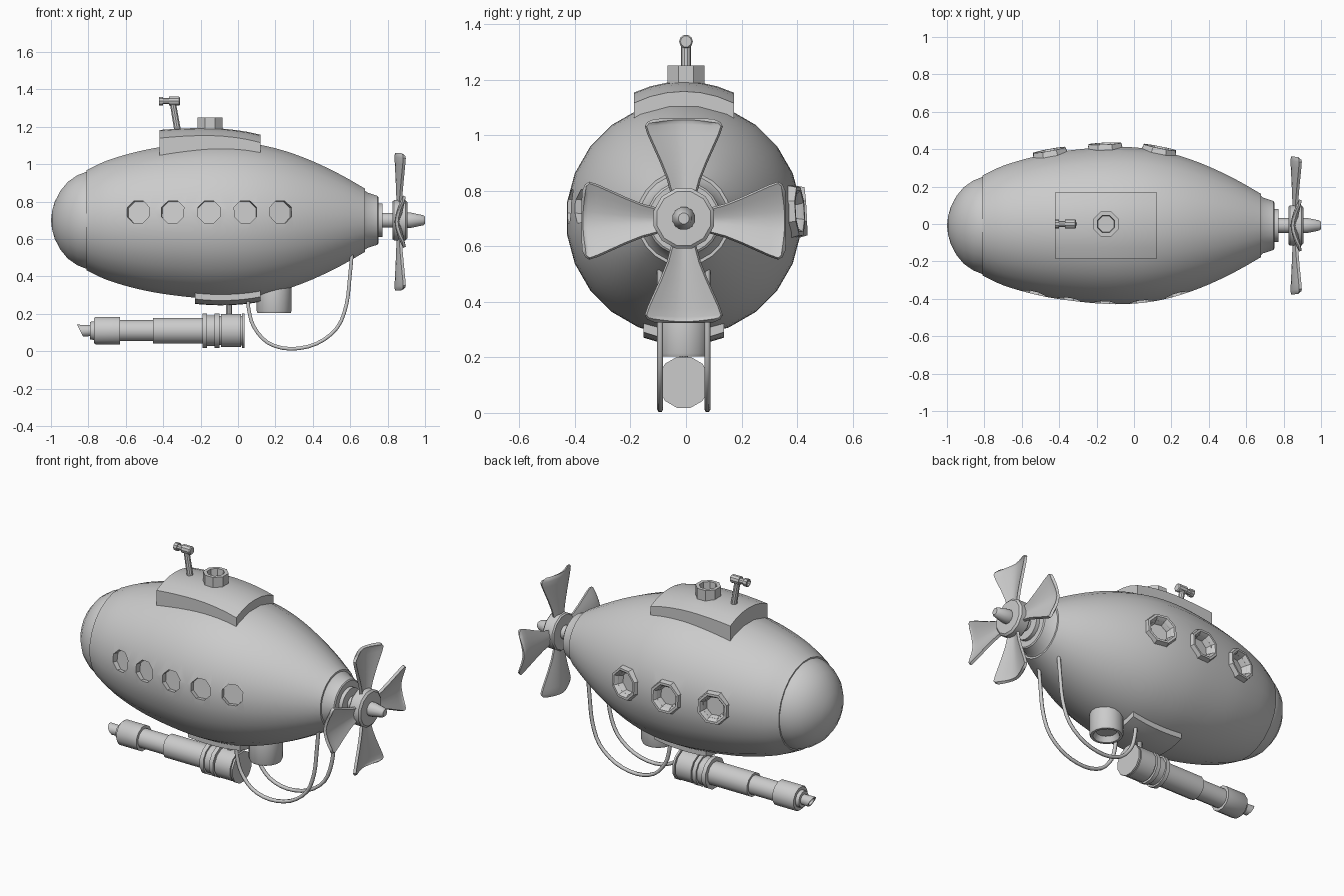
import bpy, bmesh, math
from mathutils import Matrix, Vector

if "Cube" in bpy.data.objects:
    bpy.data.objects.remove(bpy.data.objects["Cube"])

Y0, ZC = -0.008, 0.70           # hull axis
X_AXIS = Matrix.Rotation(math.pi / 2, 4, 'Y')


def finish(name, bm, matrix=Matrix(), smooth=35):
    bm.transform(matrix)
    bmesh.ops.recalc_face_normals(bm, faces=bm.faces)
    me = bpy.data.meshes.new(name)
    bm.to_mesh(me)
    bm.free()
    ob = bpy.data.objects.new(name, me)
    bpy.context.collection.objects.link(ob)
    if smooth:
        shade(ob, smooth)
    return ob


def shade(ob, angle):
    bpy.ops.object.select_all(action='DESELECT')
    ob.select_set(True)
    bpy.context.view_layer.objects.active = ob
    bpy.ops.object.shade_smooth_by_angle(angle=math.radians(angle))


def apply_mods(ob, angle):
    bpy.context.view_layer.objects.active = ob
    for m in list(ob.modifiers):
        bpy.ops.object.modifier_apply(modifier=m.name)
    shade(ob, angle)


def add_revolve(bm, prof, n, matrix=Matrix()):
    """Spin (height, radius) points around local z."""
    rings = []
    for h, r in prof:
        if r == 0:
            rings.append([bm.verts.new(matrix @ Vector((0, 0, h)))])
        else:
            angs = [2 * math.pi * (i + 0.5) / n for i in range(n)]
            rings.append([bm.verts.new(matrix @ Vector((r * math.cos(a), r * math.sin(a), h))) for a in angs])
    for a, b in zip(rings, rings[1:]):
        for i in range(n):
            j = (i + 1) % n
            f = [a[i % len(a)], a[j % len(a)], b[j % len(b)], b[i % len(b)]]
            bm.faces.new(list(dict.fromkeys(f)))


def revolve(name, prof, n, matrix=Matrix(), smooth=35):
    bm = bmesh.new()
    add_revolve(bm, prof, n, matrix)
    return finish(name, bm, smooth=smooth)


def catmull(p, steps=3):
    p = [Vector(q) for q in p]
    e = [2 * p[0] - p[1]] + p + [2 * p[-1] - p[-2]]
    out = []
    for i in range(1, len(e) - 2):
        a, b, c, d = e[i - 1:i + 3]
        for k in range(steps):
            t = k / steps
            out.append(0.5 * (2 * b + (c - a) * t + (2 * a - 5 * b + 4 * c - d) * t * t
                              + (3 * b - a - 3 * c + d) * t ** 3))
    return out + [p[-1]]


body = catmull([(-.81, .27), (-.7, .322), (-.55, .367), (-.4, .397), (-.2, .42), (-.05, .424),
                (.1, .41), (.25, .374), (.4, .318), (.55, .245), (.68, .17)])


def R(x):
    for a, b in zip(body, body[1:]):
        if a.x <= x <= b.x:
            return a.y + (b.y - a.y) * (x - a.x) / (b.x - a.x)
    return 0.2


AXIS = Matrix.Translation((0, Y0, ZC)) @ X_AXIS

# Hull and nose
hull = revolve("hull", [(-.81, 0)] + [tuple(p) for p in body] + [(.68, 0)], 24, AXIS, None)
revolve("nose_dome", [(-1, 0), (-.994, .05), (-.98, .1), (-.95, .158), (-.91, .207), (-.86, .242),
                      (-.81, .262), (-.80, .262), (-.80, 0)], 24, AXIS)


# Portholes: frames aligned to the hull surface
def port(x, z, side):
    r = R(x)
    slope = (R(x + .08) - R(x - .08)) / .16
    dz = z - ZC
    y = math.sqrt(r * r - dz * dz)
    nrm = Vector((-slope, side * y / r, dz / r))
    return Matrix.Translation((x, Y0 + side * y, z)) @ nrm.to_track_quat('Z', 'X').to_matrix().to_4x4()


left_ports = [port(x, .745, -1) for x in (-.535, -.35, -.155, .04, .23)]
right_ports = [port(x, .725, 1) for x in (-.45, -.155, .135)]
bm = bmesh.new()
for m in left_ports:
    add_revolve(bm, [(-.035, 0), (-.035, .065), (.06, .065), (.06, 0)], 8, m)
for m in right_ports:
    add_revolve(bm, [(-.04, 0), (-.04, .062), (.06, .075), (.06, 0)], 8, m)
cutter = finish("port_cutter", bm, smooth=None)
cutter.hide_render = True
mod = hull.modifiers.new("ports", 'BOOLEAN')
mod.operation, mod.solver, mod.object = 'DIFFERENCE', 'EXACT', cutter
apply_mods(hull, 30)
bpy.data.objects.remove(cutter)
for i, m in enumerate(right_ports):
    revolve(f"porthole_ring_{i + 1}", [(-.035, .058), (.004, .07), (.016, .08), (.016, .094),
                                       (-.015, .102), (-.035, .09), (-.035, .058)], 8, m, 25)


# Curved plates that follow the hull: deck on top, mount below
def hull_plate(name, x0, x1, half, sign, off, inner):
    bm = bmesh.new()
    nx, ny = 8, 6
    bmesh.ops.create_grid(bm, x_segments=nx, y_segments=ny, size=1)
    for v in bm.verts:
        x = x0 + (x1 - x0) * (v.co.x + 1) / 2
        y = v.co.y * half
        v.co = (x, Y0 + y, ZC + sign * (math.sqrt(R(x) ** 2 - y * y) + off(x)))
    ext = bmesh.ops.extrude_face_region(bm, geom=bm.faces[:])
    for g in ext["geom"]:
        if isinstance(g, bmesh.types.BMVert):
            g.co.z = inner
    return finish(name, bm)


hull_plate("deck_housing", -.42, .12, .18, 1, lambda x: .07 - .07 * (x + .15), 1.0)
hull_plate("belly_plate", -.23, .12, .145, -1, lambda x: .03, .36)

# Hatch
revolve("hatch", [(1.15, 0), (1.15, .072), (1.25, .072), (1.25, .05), (1.205, .046), (1.205, 0)],
        8, Matrix.Translation((-.15, Y0 + .008, 0)))

# Periscope
lean = Matrix.Translation((-.318, 0, 1.15)) @ Matrix.Rotation(-.17, 4, 'Y')
revolve("periscope_tube", [(0, 0), (0, .019), (.19, .017), (.19, 0)], 10, lean)
revolve("periscope_head", [(-.41, 0), (-.41, .016), (-.422, .018), (-.422, .024), (-.4, .024), (-.4, .017),
                           (-.37, .017), (-.37, .025), (-.315, .025), (-.31, .02), (-.31, 0)],
        10, Matrix.Translation((0, 0, 1.337)) @ X_AXIS)

# Tail collar, shaft and propeller hub
revolve("tail_collar", [(.67, 0), (.67, .168), (.69, .15), (.745, .132), (.75, .125), (.75, .09), (.773, .09),
                        (.773, .04), (.84, .04), (.84, 0)], 24, AXIS)
revolve("propeller_hub", [(.827, 0), (.827, .105), (.835, .112), (.895, .112), (.905, .1), (.905, .042),
                          (.925, .042), (.99, .028), (1, .02), (1, 0)], 12, AXIS)

# Four cupped propeller blades
stations = [(.09, .042), (.15, .058), (.21, .082), (.27, .109), (.31, .127), (.34, .137), (.353, .128), (.36, .105)]
for k in range(4):
    bm = bmesh.new()
    rows = []
    for r, w in stations:
        row = []
        for i in range(9):
            t = i / 4 - 1
            row.append(bm.verts.new((.845 + .045 * abs(t) ** 1.6 * w / .137 + .015 * (1 - w / .137),
                                     t * w, r + .006 * (1 - t * t))))
        rows.append(row)
    for a, b in zip(rows, rows[1:]):
        for i in range(8):
            bm.faces.new((a[i], a[i + 1], b[i + 1], b[i]))
    spin = Matrix.Translation((0, Y0, .692)) @ Matrix.Rotation(k * math.pi / 2, 4, 'X')
    blade = finish(f"propeller_blade_{k + 1}", bm, spin, None)
    s = blade.modifiers.new("thick", 'SOLIDIFY')
    s.thickness, s.offset = .016, 0
    apply_mods(blade, 40)

# Under-slung cannon
GUN = Matrix.Translation((0, Y0, .11)) @ X_AXIS
revolve("cannon", [(-.79, 0), (-.79, .048), (-.77, .052), (-.77, .07), (-.76, .076), (-.63, .076), (-.63, .058),
                   (-.455, .058), (-.455, .071), (-.19, .071), (-.19, .095), (-.165, .095), (-.165, .084),
                   (-.125, .084), (-.125, .095), (-.1, .095), (-.1, .08), (-.09, .08), (-.09, .092),
                   (.015, .092), (.015, .082), (.022, .082), (.022, .095), (.034, .095), (.034, 0)], 12, GUN)
muzzle = revolve("cannon_muzzle", [(-.80, 0), (-.80, .022), (-.845, .024), (-.845, .033), (-.78, .03), (-.78, 0)],
                 12, GUN)
for v in muzzle.data.vertices:
    if v.co.x < -.84:
        v.co.x -= (v.co.z - .11) * .5
revolve("cannon_stem", [(.18, 0), (.18, .016), (.29, .016), (.29, 0)], 10, Matrix.Translation((-.048, Y0, 0)))

# Belly thruster
revolve("belly_thruster", [(.40, 0), (.40, .085), (.33, .095), (.215, .095), (.203, .09), (.203, .075),
                           (.235, .06), (.235, 0)], 16, Matrix.Translation((.193, Y0, 0)))

# Pair of hoses
path = [(.052, .29), (.058, .22), (.085, .13), (.16, .045), (.28, .0125), (.42, .04), (.53, .125),
        (.58, .25), (.598, .4), (.61, .53)]
for side, tag in ((-1, "left"), (1, "right")):
    cu = bpy.data.curves.new(f"hose_{tag}", 'CURVE')
    cu.dimensions = '3D'
    cu.bevel_depth, cu.bevel_resolution = .011, 1
    cu.use_fill_caps = True
    pts = catmull(path, 3)
    sp = cu.splines.new('POLY')
    sp.points.add(len(pts) - 1)
    for p, q in zip(sp.points, pts):
        p.co = (q.x, Y0 + side * .085, q.y, 1)
    sp.use_smooth = True
    bpy.context.collection.objects.link(bpy.data.objects.new(f"hose_{tag}", cu))
